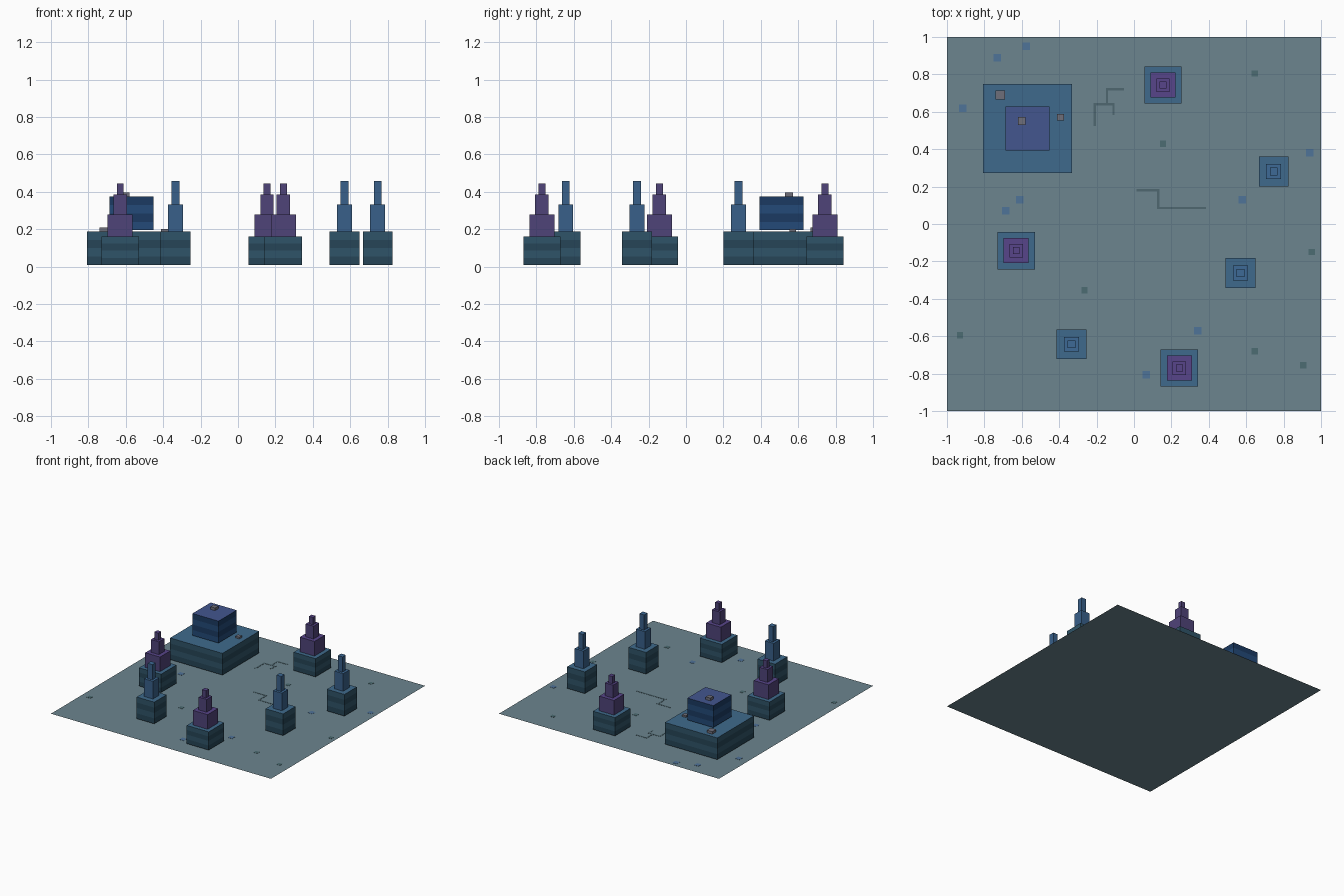
import bpy, bmesh

if "Cube" in bpy.data.objects:
    bpy.data.objects.remove(bpy.data.objects["Cube"])


def material(name, hex_code):
    rgb = [int(hex_code[i:i + 2], 16) / 255 for i in (0, 2, 4)]
    m = bpy.data.materials.new(name)
    m.diffuse_color = [((c + 0.055) / 1.055) ** 2.4 for c in rgb] + [1]
    m.use_nodes = True
    m.node_tree.nodes["Principled BSDF"].inputs["Base Color"].default_value = m.diffuse_color
    return m


GROUND = material("ground", "6C858F")
CRACK = material("crack", "4F6770")
CHIP_BLUE = material("chip_blue", "4F7399")
CHIP_DARK = material("chip_dark", "4C6C72")
STONE = material("stone", "6E6E7A")
SLATE_TOP = material("slate_top", "3F6A8C")
SLATE = material("slate", "2F5468")
SLATE_DARK = material("slate_dark", "264557")
NAVY_TOP = material("navy_top", "43568F")
NAVY = material("navy", "234A78")
NAVY_DARK = material("navy_dark", "1B3A62")
PURPLE_TOP = material("purple_top", "57458A")
PURPLE = material("purple", "4F4379")
BLUE_TOP = material("blue_top", "3D6A96")
BLUE = material("blue", "38608A")


def block(name, x, y, w, d, z0, z1, top, bands):
    """Box whose sides are split into stacked colour bands, lowest first."""
    bm = bmesh.new()
    rings = []
    for i in range(len(bands) + 1):
        z = z0 + (z1 - z0) * i / len(bands)
        rings.append([bm.verts.new((x + sx * w / 2, y + sy * d / 2, z))
                      for sx, sy in ((-1, -1), (1, -1), (1, 1), (-1, 1))])
    mats = [top] + list(dict.fromkeys(bands))
    bm.faces.new(rings[0][::-1]).material_index = 1
    bm.faces.new(rings[-1])
    for band, lo, hi in zip(bands, rings, rings[1:]):
        for k in range(4):
            n = (k + 1) % 4
            f = bm.faces.new((lo[k], lo[n], hi[n], hi[k]))
            f.material_index = mats.index(band, 1)
    me = bpy.data.meshes.new(name)
    bm.to_mesh(me)
    bm.free()
    for m in mats:
        me.materials.append(m)
    ob = bpy.data.objects.new(name, me)
    bpy.context.collection.objects.link(ob)
    return ob


def tower(name, x, y, tiers):
    for part, w, z0, z1, top, bands in tiers:
        block(f"{name}_{part}", x, y, w, w, z0, z1, top, bands)


# Ground sheet
bpy.ops.mesh.primitive_plane_add(size=2)
ground = bpy.context.object
ground.name = "ground"
ground.data.materials.append(GROUND)

STRATA = [SLATE_DARK, SLATE, SLATE_DARK, SLATE]

# Large stepped plinth with loose stones
block("plinth_base", -0.57, 0.51, 0.476, 0.476, 0.01, 0.188, SLATE_TOP, STRATA)
block("plinth_upper", -0.57, 0.51, 0.236, 0.236, 0.195, 0.375, NAVY_TOP,
      [NAVY, NAVY_DARK, NAVY, NAVY_DARK])
for x, y, s, z, h in ((-0.60, 0.55, 0.042, 0.375, 0.022),
                      (-0.715, 0.69, 0.05, 0.188, 0.02),
                      (-0.393, 0.57, 0.035, 0.188, 0.014)):
    block("plinth_stone", x, y, s, s, z, z + h, STONE, [STONE])

# Purple towers: base and three shrinking tiers
for x, y in ((0.155, 0.743), (-0.63, -0.142), (0.243, -0.77)):
    tower("purple_tower", x, y, (
        ("base", 0.20, 0.01, 0.16, SLATE_TOP, STRATA),
        ("lower", 0.134, 0.16, 0.28, PURPLE_TOP, [PURPLE]),
        ("middle", 0.072, 0.28, 0.385, PURPLE_TOP, [PURPLE]),
        ("tip", 0.036, 0.385, 0.445, PURPLE_TOP, [PURPLE])))

# Blue towers: base and two tiers
for x, y in ((0.747, 0.281), (0.57, -0.262), (-0.335, -0.643)):
    tower("blue_tower", x, y, (
        ("base", 0.16, 0.01, 0.188, SLATE_TOP, STRATA),
        ("shaft", 0.08, 0.188, 0.333, BLUE_TOP, [BLUE]),
        ("tip", 0.042, 0.333, 0.458, BLUE_TOP, [BLUE])))

# Stepped cracks in the ground
cracks = (((0.02, 0.18), (0.13, 0.18), (0.13, 0.085), (0.38, 0.085)),
          ((-0.06, 0.72), (-0.145, 0.72), (-0.145, 0.64), (-0.21, 0.64), (-0.21, 0.53)),
          ((-0.145, 0.64), (-0.11, 0.64), (-0.11, 0.59)))
for path in cracks:
    for (ax, ay), (bx, by) in zip(path, path[1:]):
        block("ground_crack", (ax + bx) / 2, (ay + by) / 2,
              abs(ax - bx) + 0.012, abs(ay - by) + 0.012, 0.0005, 0.002, CRACK, [CRACK])

# Flat chips on the ground
blue_chips = ((-0.73, 0.89), (-0.575, 0.95), (-0.915, 0.62), (-0.61, 0.13), (-0.685, 0.07),
              (0.34, -0.57), (0.065, -0.805), (0.58, 0.13), (0.94, 0.38))
dark_chips = ((0.645, 0.805), (0.155, 0.43), (-0.265, -0.355), (0.645, -0.68),
              (-0.93, -0.595), (0.905, -0.755), (0.95, -0.15))
for chips, size, mat in ((blue_chips, 0.04, CHIP_BLUE), (dark_chips, 0.034, CHIP_DARK)):
    for x, y in chips:
        block("ground_chip", x, y, size, size, 0.0005, 0.002, mat, [mat])
